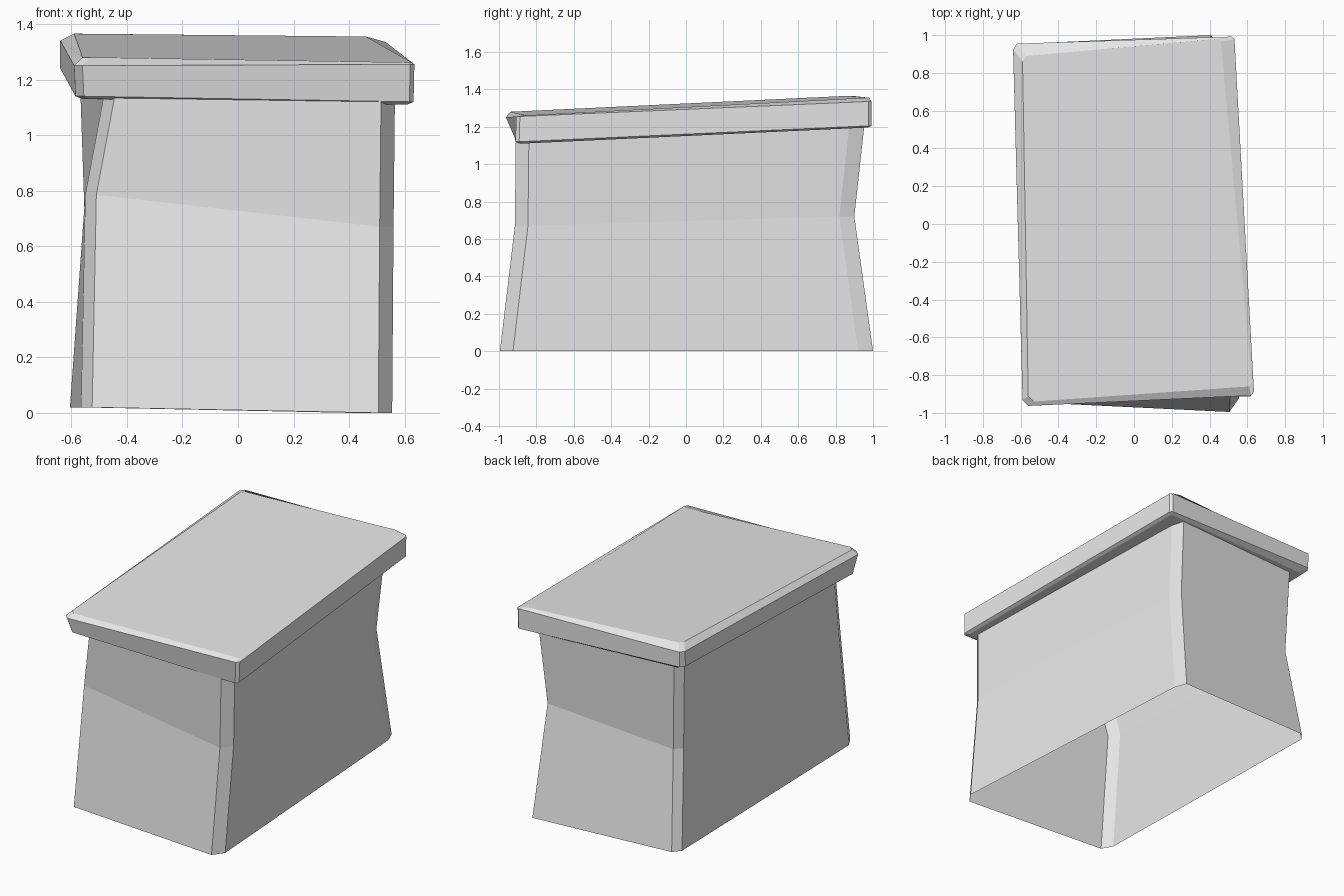
import bpy
import bmesh

default_cube = bpy.data.objects.get("Cube")
if default_cube:
    bpy.data.objects.remove(default_cube, do_unlink=True)

# Plain pale stone
stone = bpy.data.materials.new("pale_grey_stone")
stone.use_nodes = True
stone_colour = (0.8, 0.8, 0.8, 1)
stone.diffuse_color = stone_colour
stone.node_tree.nodes["Principled BSDF"].inputs["Base Color"].default_value = stone_colour


def chamfered_ring(bm, corners, cuts):
    """Eight vertices: each corner is cut by (along x, along y).
    Corner order: front -x, front +x, back +x, back -x."""
    ring = []
    for index, ((x, y, z), (cut_x, cut_y)) in enumerate(zip(corners, cuts)):
        along_x = (x - cut_x if x > 0 else x + cut_x, y, z)
        along_y = (x, y - cut_y if y > 0 else y + cut_y, z)
        pair = [along_x, along_y] if index % 2 else [along_y, along_x]
        ring += [bm.verts.new(point) for point in pair]
    return ring


def stacked_block(name, layers, cuts, close_ends):
    """Skin a stack of chamfered rings from bottom to top."""
    bm = bmesh.new()
    rings = [chamfered_ring(bm, layer, cuts) for layer in layers]
    for low, high in zip(rings, rings[1:]):
        count = len(low)
        for i in range(count):
            j = (i + 1) % count
            bm.faces.new((low[i], low[j], high[j], high[i]))
    if close_ends:
        bm.faces.new(list(reversed(rings[0])))
        bm.faces.new(rings[-1])
    mesh = bpy.data.meshes.new(name)
    bm.to_mesh(mesh)
    bm.free()
    mesh.materials.append(stone)
    block = bpy.data.objects.new(name, mesh)
    bpy.context.collection.objects.link(block)
    return block


# Pinched pedestal, hollow and open underneath
foot = [(-.565, -.945, .02), (.555, -.995, 0), (.44, 1, 0), (-.605, .955, .02)]
waist = [(-.55, -.86, .785), (.56, -.915, .67), (.4, .9, .72), (-.55, .86, .64)]
neck = [(-.48, -.905, 1.16), (.565, -.91, 1.14), (.425, .955, 1.22), (-.57, .88, 1.23)]
stacked_block(
    "pedestal_body",
    [foot, waist, neck],
    cuts=[(.04, .07), (.05, .07), (.03, .08), (.04, .05)],
    close_ends=False,
)

# Sloping cap slab with worn, bevelled edges
underside = [(-.56, -.89, 1.13), (.61, -.89, 1.11), (.51, .97, 1.195), (-.59, .91, 1.21)]
lower_rim = [(-.585, -.915, 1.14), (.632, -.912, 1.12), (.53, .992, 1.205), (-.64, .95, 1.24)]
upper_rim = [(-.59, -.963, 1.25), (.635, -.908, 1.255), (.532, .992, 1.335), (-.64, .955, 1.34)]
top_face = [(-.56, -.94, 1.28), (.625, -.86, 1.262), (.46, .98, 1.355), (-.59, .89, 1.365)]
stacked_block(
    "cap_slab",
    [underside, lower_rim, upper_rim, top_face],
    cuts=[(.03, .03), (.015, .02), (.015, .015), (.02, .03)],
    close_ends=True,
)
